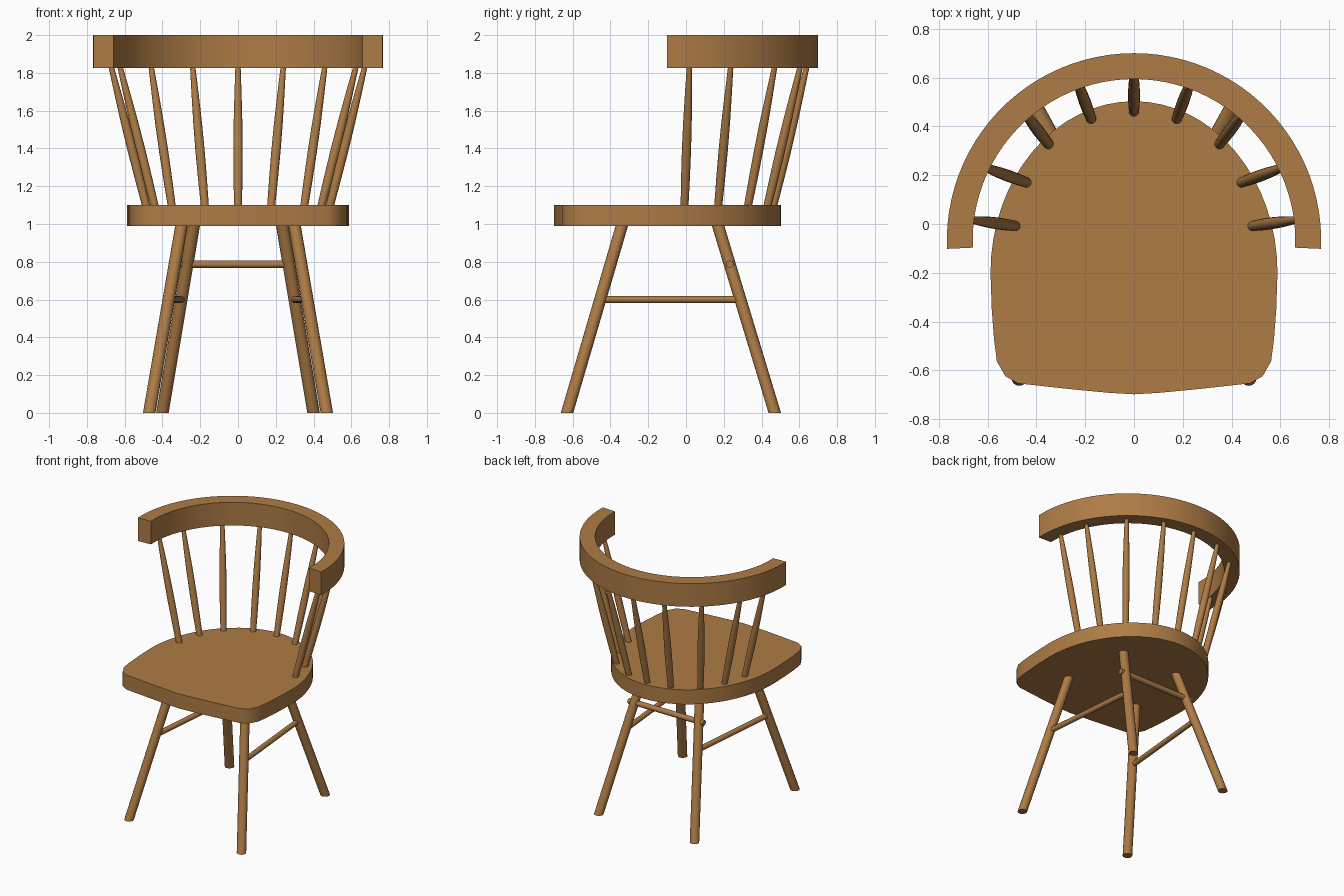
import bpy, bmesh, math
from mathutils import Vector

if "Cube" in bpy.data.objects:
    bpy.data.objects.remove(bpy.data.objects["Cube"])

wood = bpy.data.materials.new("warm wood")
wood.diffuse_color = (0.42, 0.2, 0.06, 1)
wood.use_nodes = True
wood.node_tree.nodes["Principled BSDF"].inputs["Base Color"].default_value = wood.diffuse_color


def finish(name, bm, angle=35):
    bmesh.ops.recalc_face_normals(bm, faces=bm.faces)
    me = bpy.data.meshes.new(name)
    bm.to_mesh(me)
    bm.free()
    me.materials.append(wood)
    ob = bpy.data.objects.new(name, me)
    bpy.context.collection.objects.link(ob)
    bpy.ops.object.select_all(action='DESELECT')
    bpy.context.view_layer.objects.active = ob
    ob.select_set(True)
    bpy.ops.object.shade_smooth_by_angle(angle=math.radians(angle))
    return ob


def slab(name, outline, z0, z1):
    """Extrude a flat outline from z0 up to z1."""
    bm = bmesh.new()
    face = bm.faces.new([bm.verts.new((x, y, z0)) for x, y in outline])
    top = bmesh.ops.extrude_face_region(bm, geom=[face])["geom"]
    for v in top:
        if isinstance(v, bmesh.types.BMVert):
            v.co.z = z1
    return finish(name, bm)


def rod(name, a, b, profile, sides=16, level=False):
    """Turned rod from a to b; profile = (fraction, radius); level keeps ends horizontal."""
    a, b = Vector(a), Vector(b)
    axis = Vector((0, 0, 1)) if level else (b - a).normalized()
    q = axis.to_track_quat('Z', 'Y')
    bm = bmesh.new()
    rings = []
    for t, r in profile:
        c = a.lerp(b, t)
        rings.append([bm.verts.new(c + q @ Vector((r * math.cos(k), r * math.sin(k), 0)))
                      for k in (2 * math.pi * i / sides for i in range(sides))])
    for lo, hi in zip(rings, rings[1:]):
        for i in range(sides):
            j = (i + 1) % sides
            bm.faces.new((lo[i], lo[j], hi[j], hi[i]))
    bm.faces.new(rings[0])
    bm.faces.new(rings[-1])
    return finish(name, bm)


# Seat: elliptical back, nearly straight sides, clipped front corners
half = [(0.588 * math.sin(t), -0.2 + 0.703 * math.cos(t))
        for t in (math.pi / 2 * i / 16 for i in range(17))]
half += [(0.583, -0.35), (0.574, -0.47), (0.562, -0.563), (0.527, -0.624),
         (0.476, -0.653), (0.25, -0.678), (0.1, -0.692), (0, -0.698)]
slab("seat", half + [(-x, y) for x, y in half[-2:0:-1]], 0.99, 1.10)

# Curved back rail
start, end, n = math.radians(-2.6), math.radians(182.6), 48
angles = [start + (end - start) * i / n for i in range(n + 1)]
arc = lambda r, seq: [(r * math.cos(t), -0.067 + r * math.sin(t)) for t in seq]
slab("back_rail", arc(0.767, angles) + arc(0.661, angles[::-1]), 1.825, 2.0)

# Spindles, slightly swollen in the middle
spin = [(0, 0.021), (0.2, 0.0235), (0.4, 0.0245), (0.6, 0.023), (0.8, 0.019), (1, 0.014)]
feet_tops = [((0, 0.46), (0, 0.64)), ((0.175, 0.43), (0.24, 0.605)),
             ((0.35, 0.327), (0.46, 0.47)), ((0.44, 0.17), (0.625, 0.237)),
             ((0.485, -0.008), (0.672, 0.018))]
for i, (f, t) in enumerate(feet_tops):
    for s in ((1,) if i == 0 else (1, -1)):
        rod(f"spindle_{i}_{'right' if s > 0 else 'left'}",
            (s * f[0], f[1], 1.09), (s * t[0], t[1], 1.835), spin)

# Splayed legs and side stretchers
for s, side in ((1, "right"), (-1, "left")):
    leg = [(0, 0.033), (1, 0.033)]
    rod(f"front_leg_{side}", (s * 0.47, -0.63, 0), (s * 0.298, -0.337, 1.0), leg, level=True)
    rod(f"rear_leg_{side}", (s * 0.40, 0.47, 0), (s * 0.233, 0.167, 1.0), leg, level=True)
    rod(f"side_stretcher_{side}", (s * 0.367, -0.45, 0.6), (s * 0.30, 0.285, 0.6),
        [(0, 0.019), (1, 0.019)], 12)

# Rear cross stretcher, ends poking through the rear legs
rod("rear_stretcher", (-0.315, 0.232, 0.787), (0.315, 0.232, 0.787),
    [(0, 0.02), (1, 0.02)], 12)
